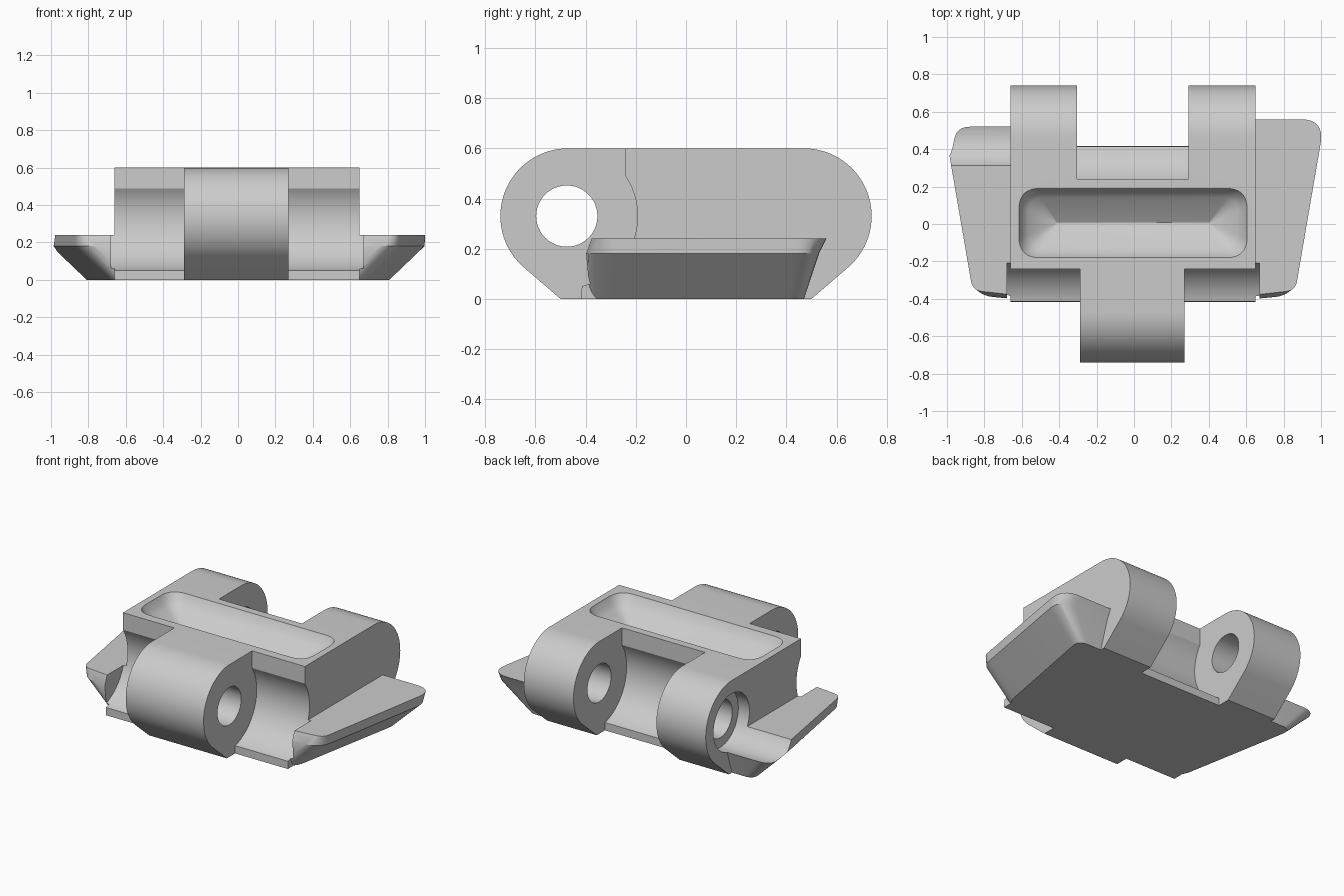
import bpy, bmesh, math
from mathutils import Vector

cube = bpy.data.objects.get("Cube")
if cube:
    bpy.data.objects.remove(cube, do_unlink=True)

grey = bpy.data.materials.new("plain_grey")
grey.use_nodes = True
colour = (0.6, 0.6, 0.6, 1)
grey.diffuse_color = colour
grey.node_tree.nodes["Principled BSDF"].inputs["Base Color"].default_value = colour

PIN_Y, PIN_Z = 0.475, 0.33


def loft(name, rings):
    """Skin equal-length rings of points and cap both ends."""
    bm = bmesh.new()
    loops = [[bm.verts.new(p) for p in ring] for ring in rings]
    for a, b in zip(loops, loops[1:]):
        for i in range(len(a)):
            j = (i + 1) % len(a)
            bm.faces.new((a[i], a[j], b[j], b[i]))
    bm.faces.new(loops[0])
    bm.faces.new(loops[-1])
    bmesh.ops.recalc_face_normals(bm, faces=bm.faces)
    mesh = bpy.data.meshes.new(name)
    bm.to_mesh(mesh)
    bm.free()
    mesh.materials.append(grey)
    obj = bpy.data.objects.new(name, mesh)
    bpy.context.collection.objects.link(obj)
    return obj


def extrude_x(name, profile, x0, x1):
    return loft(name, [[(x, y, z) for y, z in profile] for x in (x0, x1)])


def arc(cy, cz, r, start, end, n=32):
    angles = [math.radians(start + (end - start) * i / n) for i in range(n + 1)]
    return [(cy + r * math.cos(a), cz + r * math.sin(a)) for a in angles]


def rounded(corners, z, n=8):
    """Outline of (x, y, radius) corners at height z, each with a soft corner."""
    ring = []
    for i, (x, y, r) in enumerate(corners):
        p = Vector((x, y))
        before = (Vector(corners[i - 1][:2]) - p).normalized()
        after = (Vector(corners[(i + 1) % len(corners)][:2]) - p).normalized()
        if r == 0:
            ring.append((x, y, z))
            continue
        for k in range(n + 1):
            t = k / n
            q = p + before * r * (1 - t) ** 2 + after * r * t ** 2
            ring.append((q.x, q.y, z))
    return ring


def boolean(target, tool, operation):
    mod = target.modifiers.new(operation.lower(), "BOOLEAN")
    mod.operation, mod.object, mod.solver = operation, tool, "EXACT"
    bpy.context.view_layer.objects.active = target
    bpy.ops.object.modifier_apply(modifier=mod.name)
    bpy.data.objects.remove(tool, do_unlink=True)


# Main block: rounded ends with a chamfered underside
half = arc(PIN_Y - 0.005, PIN_Z, 0.27, -48, 90)
profile = [(0.5, 0)] + half
profile += [(-y, z) for y, z in reversed(profile)]
link = extrude_x("track_link", profile, -0.66, 0.65)

# Side wings, flared upward
for side in (1, -1):
    rings = [
        rounded([(0.5, 0.47, 0), (0.82, 0.47, 0.07), (0.665, -0.37, 0.08), (0.5, -0.41, 0)], 0),
        rounded([(0.5, 0.53, 0), (1.015, 0.53, 0.12), (0.855, -0.38, 0.1), (0.5, -0.415, 0)], 0.18),
        rounded([(0.5, 0.56, 0), (1.02, 0.56, 0.13), (0.863, -0.355, 0.05), (0.5, -0.395, 0)], 0.24),
    ]
    rings = [[(side * x, y, z) for x, y, z in ring] for ring in rings]
    boolean(link, loft("wing", rings), "UNION")

# Clearances beside the front lug and between the rear lugs
gap = [(0.24, 0.7)] + arc(PIN_Y + 0.005, PIN_Z, 0.287, 146.5, 257)
gap += [(0.417, -0.1), (0.9, -0.1), (0.9, 0.7)]
for sign, x0, x1 in ((-1, -0.68, -0.29), (-1, 0.27, 0.67), (1, -0.305, 0.292)):
    cutter = extrude_x("gap_cutter", [(sign * y, z) for y, z in gap], x0, x1)
    boolean(link, cutter, "DIFFERENCE")

# Pin holes, blind at the left end and counterbored at the right
for y, r, x0, x1 in ((-PIN_Y, 0.122, -0.5, 0.5), (PIN_Y, 0.122, -0.8, 0.56),
                     (PIN_Y, 0.185, -1.2, -0.58)):
    cutter = extrude_x("pin_cutter", arc(y, PIN_Z, r, 0, 360, 48)[:-1], x0, x1)
    boolean(link, cutter, "DIFFERENCE")

# Trough in the top face
rings = []
for hx, hy, r, z in ((0.61, 0.185, 0.11, 0.65), (0.61, 0.185, 0.11, 0.6),
                     (0.59, 0.165, 0.1, 0.56), (0.56, 0.135, 0.08, 0.53),
                     (0.41, 0.004, 0.003, 0.45)):
    corners = [(sx * hx - 0.005, sy * hy + 0.005, r)
               for sx, sy in ((1, 1), (-1, 1), (-1, -1), (1, -1))]
    rings.append(rounded(corners, z))
boolean(link, loft("trough_cutter", rings), "DIFFERENCE")

# Smooth curves, crisp edges
for o in bpy.context.selected_objects:
    o.select_set(False)
link.select_set(True)
bpy.context.view_layer.objects.active = link
bpy.ops.object.shade_smooth_by_angle(angle=math.radians(28))
